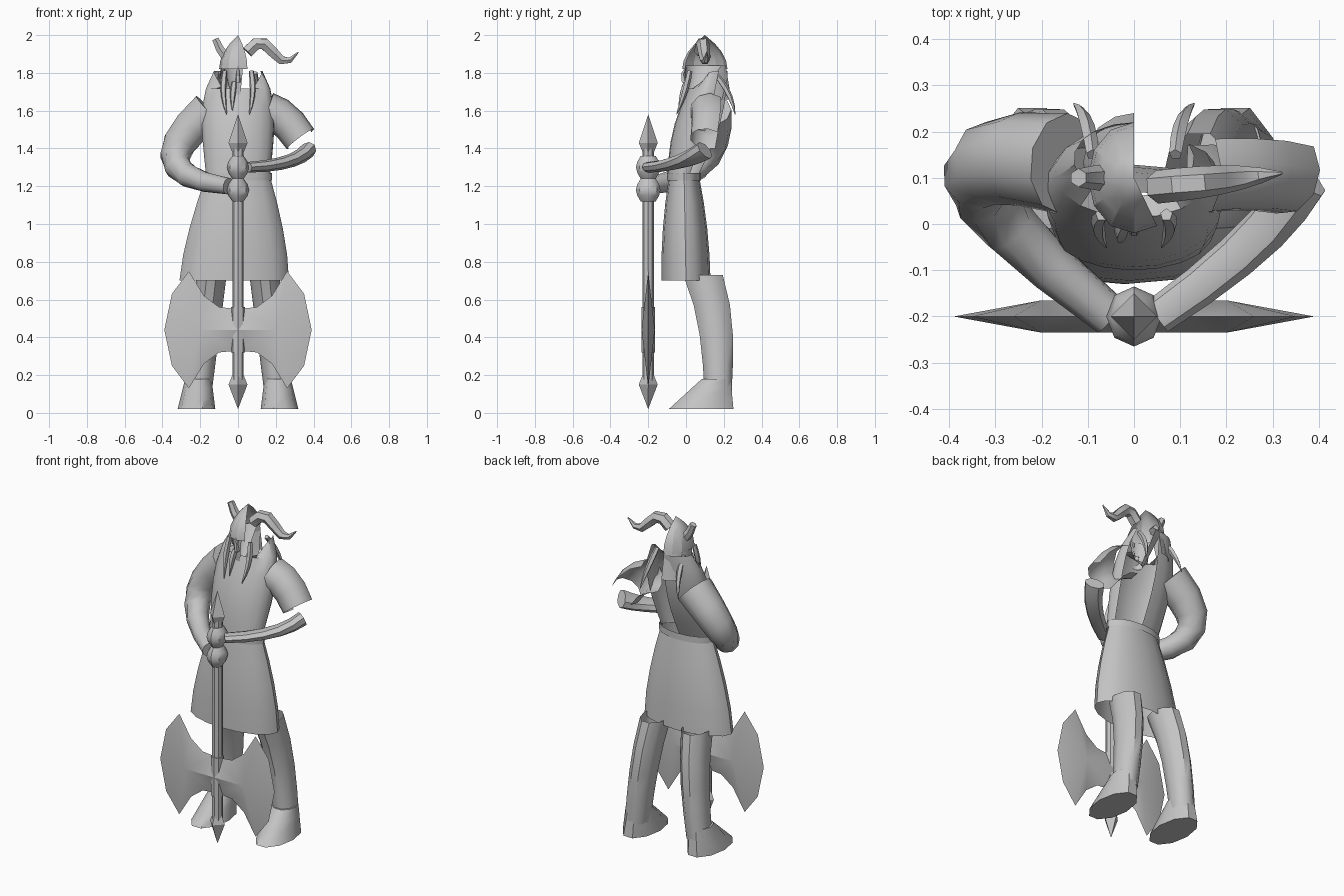
import bpy, bmesh
from math import sin, cos, pi, radians
from mathutils import Vector

default_cube = bpy.data.objects.get("Cube")
if default_cube:
    bpy.data.objects.remove(default_cube)

# One plain material for everything
COLOUR = (0.55, 0.55, 0.55, 1)
grey = bpy.data.materials.new("plain grey")
grey.use_nodes = True
grey.diffuse_color = COLOUR
grey.node_tree.nodes["Principled BSDF"].inputs["Base Color"].default_value = COLOUR

WHOLE = (0, 360)
AXE_Y = -0.2
SHAFT = 0.03


def finish(name, bm, sharp=40):
    """Clean the mesh, shade it and add it to the scene."""
    bmesh.ops.remove_doubles(bm, verts=bm.verts, dist=0.001)
    bmesh.ops.recalc_face_normals(bm, faces=bm.faces)
    mesh = bpy.data.meshes.new(name)
    bm.to_mesh(mesh)
    bm.free()
    mesh.materials.append(grey)
    mesh.shade_smooth()
    mesh.set_sharp_from_angle(angle=radians(sharp))
    bpy.context.collection.objects.link(bpy.data.objects.new(name, mesh))


def loft(name, rings, closed, capped, sharp):
    """Skin a list of point rings."""
    bm = bmesh.new()
    rows = [[bm.verts.new(point) for point in ring] for ring in rings]
    count = len(rows[0])
    for lower, upper in zip(rows, rows[1:]):
        for i in range(count if closed else count - 1):
            j = (i + 1) % count
            bm.faces.new((lower[i], lower[j], upper[j], upper[i]))
    if capped:
        bm.faces.new(rows[0])
        bm.faces.new(rows[-1])
    finish(name, bm, sharp)


def spread(arc, sides):
    """Angles of a full or partial ring."""
    steps = sides if arc == WHOLE else sides - 1
    return [radians(arc[0] + (arc[1] - arc[0]) * i / steps) for i in range(sides)]


def upright(name, low, high, shape, rows=5, sides=12, arc=WHOLE, capped=False, dip=0, sharp=40):
    """Upright shell; shape(t) gives centre x, centre y, radius x, radius y."""
    angles = spread(arc, sides)
    rings = []
    for row in range(rows):
        t = row / (rows - 1)
        x, y, across, deep = shape(t)
        z = low + (high - low) * t
        rings.append([Vector((x + across * cos(a), y + deep * sin(a), z)) for a in angles])
    for point, a in zip(rings[-1], angles):  # neckline sinks toward the front
        point.z -= dip * max(0, -sin(a)) ** 2
    loft(name, rings, arc == WHOLE, capped, sharp)


def limb(name, path, radius, rows=6, sides=8, arc=WHOLE, flat=1):
    """Shell around a path; radius(t) gives its thickness."""
    step = 1 / (rows - 1)
    rings = []
    for row in range(rows):
        t = row * step
        along = (path(min(t + step, 1)) - path(max(t - step, 0))).normalized()
        side = Vector((0, 1, 0))
        side = (side - along * side.dot(along)).normalized()
        over = along.cross(side) * flat
        rings.append([path(t) + (side * cos(a) + over * sin(a)) * radius(t)
                      for a in spread(arc, sides)])
    loft(name, rings, arc == WHOLE, arc == WHOLE, 40)


def bend(start, control, end):
    """Curved path from start to end, pulled toward control."""
    a, b, c = Vector(start), Vector(control), Vector(end)
    return lambda t: a.lerp(b, t).lerp(b.lerp(c, t), t)


def taper(start, end):
    return lambda t: start + (end - start) * t


def strand(name, start, control, end):
    """Lock of hair that swells and ends in a point."""
    limb(name, bend(start, control, end),
         lambda t: 0.002 + 0.03 * (1 - t) * (t + 0.4), sides=5)


def spike(name, neck, wide, tip):
    """Four-sided point on the shaft axis."""
    rings = []
    for z, r in ((neck, SHAFT), (wide, 0.05), (tip, 0)):
        rings.append([(r * cos(a), AXE_Y + r * sin(a), z) for a in spread(WHOLE, 4)])
    loft(name, rings, True, False, 20)


# Clothing and torso, the torso open at the back on the left side
upright("skirt", 0.7, 1.25,
        lambda t: (-0.02 * (1 - t), -0.01 * t, 0.29 - 0.12 * t ** 1.5, 0.13 - 0.05 * t * t),
        sides=16)
upright("belt", 1.23, 1.27, lambda t: (0, -0.01, 0.18, 0.09), rows=2, sides=16)
upright("torso", 1.25, 1.81,
        lambda t: (0, 0.16 * t - 0.02, 0.17 + 0.06 * t - 0.1 * t ** 4, 0.08 + 0.04 * sin(pi * t)),
        rows=7, sides=16, arc=(90, 385), dip=0.15)

# Arms, the left sleeve being an open shell
limb("right_arm", bend((-0.15, 0.13, 1.6), (-0.56, 0.2, 1.26), (-0.05, -0.2, 1.2)),
     taper(0.11, 0.045), rows=8, sides=10)
limb("left_sleeve", bend((0.15, 0.12, 1.6), (0.25, 0.13, 1.58), (0.33, 0.11, 1.45)),
     taper(0.1, 0.09), rows=4, arc=(50, 300))
limb("left_forearm", bend((0.37, 0.1, 1.39), (0.3, -0.03, 1.31), (0.05, -0.2, 1.3)),
     taper(0.06, 0.04), flat=0.7)
for name, z in (("right_hand", 1.18), ("left_hand", 1.3)):
    upright(name, z - 0.06, z + 0.06,
            lambda t: (0, AXE_Y, 0.03 + 0.03 * sin(pi * t), 0.04 + 0.025 * sin(pi * t)),
            sides=8, capped=True)

# Legs and feet
for name, s in (("right", -1), ("left", 1)):
    upright(name + "_leg", 0.1, 0.73,
            lambda t: (s * (0.21 - 0.07 * t), 0.17 - 0.08 * t ** 3, 0.07 + 0.01 * t, 0.075 + 0.035 * t),
            sides=10)
    upright(name + "_foot", 0.02, 0.18,
            lambda t: (s * (0.22 - 0.01 * t), 0.08 + 0.08 * t, 0.1 - 0.03 * t, 0.18 - 0.1 * t),
            rows=4, sides=10, capped=True)

# Half head with helmet and horns
upright("face", 1.66, 1.84,
        lambda t: (0, 0.03 + 0.06 * t, 0.03 + 0.05 * t, 0.03 + 0.07 * t),
        rows=3, sides=8, arc=(90, 290))
limb("nose", bend((0, 0, 1.83), (0, -0.03, 1.8), (0, -0.01, 1.75)), taper(0.005, 0.015), rows=3, sides=5)
upright("helmet", 1.82, 2,
        lambda t: (0, 0.1, 0.1 * (1 - t * t), 0.12 * (1 - t * t)),
        sides=8, arc=(90, 300), sharp=25)
upright("back_hair", 1.66, 1.84, lambda t: (0, 0.13 - 0.03 * t, 0.11 - 0.02 * t, 0.11),
        rows=3, sides=6, arc=(90, 200))
limb("left_horn",
     lambda t: Vector((0.05 + 0.27 * t, 0.08 + 0.03 * t, 1.91 + 0.05 * sin(2 * pi * t))),
     lambda t: 0.003 + 0.033 * (1 - t ** 3), rows=7, sides=6)
limb("right_horn", bend((-0.06, 0.1, 1.88), (-0.1, 0.1, 1.92), (-0.12, 0.1, 1.98)),
     taper(0.03, 0.02), rows=3, sides=6)

# Beard, braids and loose locks
strand("beard", (-0.02, 0, 1.75), (-0.03, -0.02, 1.7), (-0.03, -0.04, 1.6))
for name, s in (("right", -1), ("left", 1)):
    strand(name + "_braid", (s * 0.07, 0.02, 1.81), (s * 0.09, 0, 1.7), (s * 0.06, -0.05, 1.58))
    strand(name + "_hair_lock", (s * 0.09, 0.15, 1.8), (s * 0.1, 0.24, 1.7), (s * 0.13, 0.26, 1.58))

# Axe shaft with a point at each end
for name, low, high, r in (("axe_shaft", 0.16, 1.4, SHAFT), ("axe_socket", 0.32, 0.56, 0.036)):
    upright(name, low, high, lambda t: (0, AXE_Y, r, r), rows=2, sides=8, capped=True)
spike("spear_point", 1.38, 1.43, 1.58)
spike("butt_spike", 0.2, 0.15, 0.02)

# Double blade: sharp outline rising to a ridge on both faces
MIDDLE = 0.44
upper = [(0, 0.11), (0.1, 0.12), (0.18, 0.18), (0.26, 0.31), (0.35, 0.19), (0.39, 0)]
outline = upper + [(x, -rise) for x, rise in reversed(upper[:-1])]
bm = bmesh.new()
for sx in (-1, 1):
    edge = [bm.verts.new((sx * x, AXE_Y, MIDDLE + rise)) for x, rise in outline]
    for sy in (-1, 1):
        thick = AXE_Y + sy * 0.035
        hub = bm.verts.new((0, thick, MIDDLE))
        ridge = bm.verts.new((sx * 0.2, thick, MIDDLE))
        for a, b in zip([hub] + edge, edge + [hub]):
            bm.faces.new((ridge, a, b))
finish("axe_blades", bm, sharp=30)
